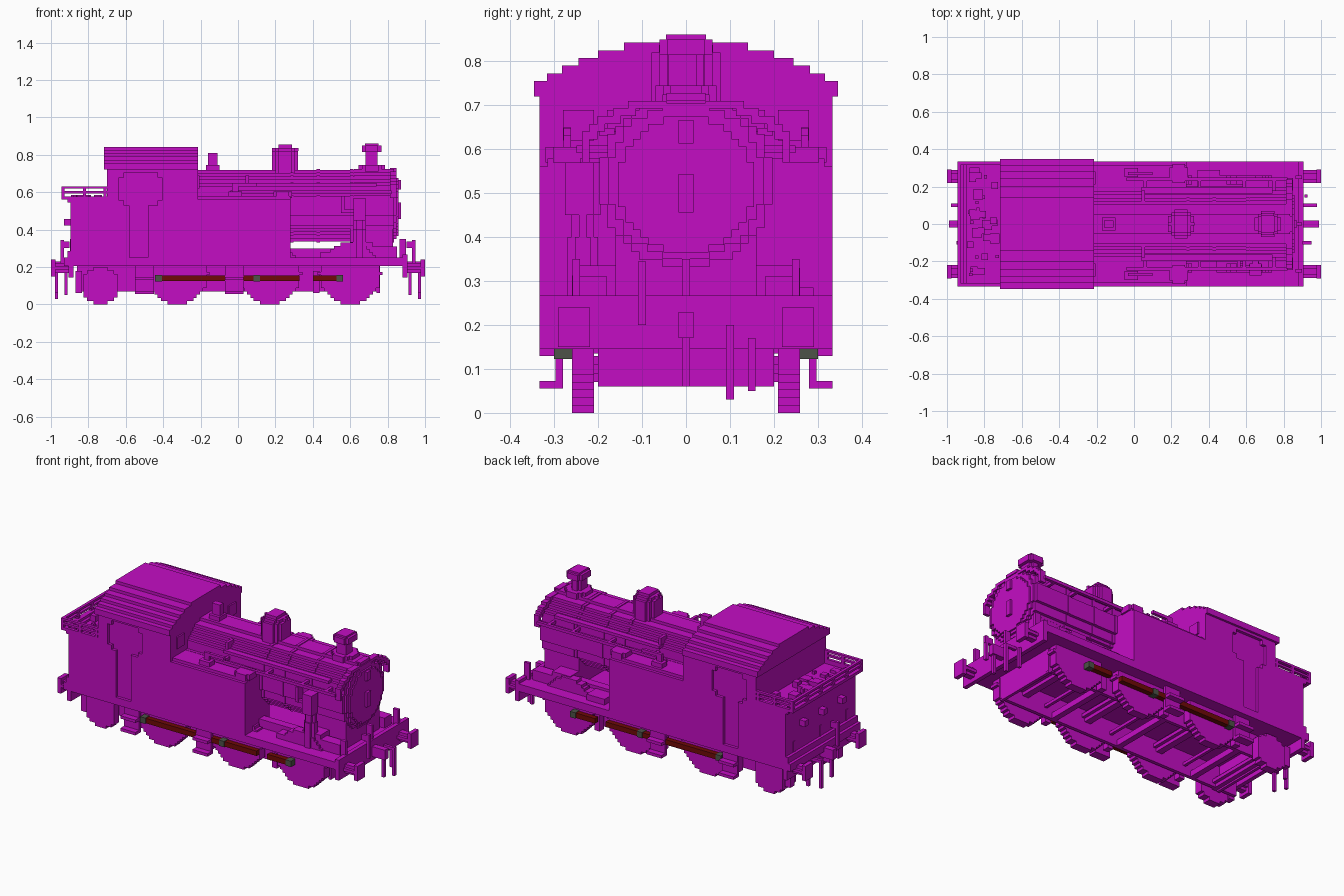
import bpy, bmesh, math, random
from mathutils import Matrix, Vector

random.seed(4)
V = 2 / 114  # thickness of one step
SIDE, DECK, TANK_TOP, EAVES = 1 / 3, .25, .57, .74
BEAM_FACE = .905

if "Cube" in bpy.data.objects:
    bpy.data.objects.remove(bpy.data.objects["Cube"], do_unlink=True)


def material(name, red, green, blue):
    mat = bpy.data.materials.new(name)
    mat.use_nodes = True
    colour = (red, green, blue, 1)
    mat.diffuse_color = colour
    mat.node_tree.nodes["Principled BSDF"].inputs["Base Color"].default_value = colour
    return mat


magenta = material("magenta paint", .55, .004, .55)
dark_red = material("dark red rod", .16, .003, .002)
grey_green = material("grey green metal", .075, .085, .065)


def mid(centre, size=V):
    """Span of a given size around a centre."""
    return (centre - size / 2, centre + size / 2)


def up(start, size=V):
    """Span of a given size from a start."""
    return (start, start + size)


def part(name, boxes, mat=magenta):
    """One object from boxes, each given as its x, y and z spans."""
    bm = bmesh.new()
    for spans in boxes:
        low, high = (Vector(corner) for corner in zip(*spans))
        place = Matrix.Translation((low + high) / 2)
        scale = Matrix.Diagonal((*(high - low), 1))
        bmesh.ops.create_cube(bm, size=1, matrix=place @ scale)
    mesh = bpy.data.meshes.new(name)
    bm.to_mesh(mesh)
    bm.free()
    mesh.materials.append(mat)
    bpy.context.collection.objects.link(bpy.data.objects.new(name, mesh))


def flip(span):
    return (-span[1], -span[0])


def both_sides(boxes):
    return boxes + [(x, flip(y), z) for x, y, z in boxes]


def both_ends(boxes):
    return boxes + [(flip(x), y, z) for x, y, z in boxes]


def disc(axis, across, upward, radius, length):
    """Stepped cylinder: one row of blocks per step of height."""
    count = max(1, round(2 * radius / V))
    step = 2 * radius / count
    rows = []
    for i in range(count):
        offset = (i + .5) * step - radius
        half = max(1, round(math.sqrt(radius ** 2 - offset ** 2) / step)) * step
        wide, tall = mid(across, 2 * half), mid(upward + offset, step)
        rows.append({"x": (length, wide, tall), "y": (wide, length, tall),
                     "z": (wide, tall, length)}[axis])
    return rows


def stack(name, x, y, bottom, layers):
    """Upright turned part from pairs of radius and height."""
    boxes = []
    for radius, height in layers:
        boxes += disc("z", x, y, radius, up(bottom, height))
        bottom += height
    part(name, boxes)


full_width = mid(0, 2 * SIDE)
skin = (SIDE - V, SIDE)

# Underframe
part("footplate", [((-.93, .89), full_width, (.205, DECK))])
part("buffer_beams", both_ends([((.88, BEAM_FACE), full_width, (.145, DECK + V))]))
part("frame_plates", both_sides([((-.86, .76), (.18, .2), (.07, .21))]))
part("frame_ends", both_ends([(mid(.75), mid(0, .4), (.06, .21))]))
bars = []
for x in (-.56, -.05, .4):
    bars += [(mid(x, 2 * V), mid(0, .4), up(.07, 2 * V)), (mid(x + .06), mid(0, .4), up(.12))]
part("cross_bars", bars)
steps = []
for x in (-.5, -.02):
    steps += [(mid(x, .1), up(.28), (.055, .21))]
    steps += [(mid(x, .1), (.28, SIDE), up(z)) for z in (.055, .13)]
part("foot_steps", both_sides(steps))

# Wheels, brakes and coupling rods
wheels = {"trailing": (-.735, .1), "rear": (-.325, .165),
          "middle": (.17, .165), "front": (.6, .165)}
for label, (x, radius) in wheels.items():
    part(label + "_wheels", both_sides(disc("y", x, radius, radius, (.21, .26))))
    part(label + "_axle", disc("y", x, radius, .03, mid(0, .44)))
    part(label + "_brake_shoes", both_sides([(mid(x - radius - V, 2 * V), (.21, DECK), (.06, .18))]))
rod_y, rod_z = mid(.28, .03), mid(.14, .03)
part("coupling_rods", both_sides([(x, rod_y, rod_z) for x in ((-.42, .33), (.4, .54))]), dark_red)
part("crank_pins", both_sides([(mid(x, 2 * V), (.26, .3), mid(.14, 2 * V))
                               for x in (-.425, .1, .545)]), grey_green)

# Buffers, couplings and pipes at both ends
part("buffers", both_ends(both_sides(disc("x", .255, .195, .026, (.9, .98))
                                     + disc("x", .255, .195, .045, (.975, 1)))))
part("couplings", both_ends([((.9, .99), mid(0, 2 * V), (.17, .23)),
                             (mid(.97), mid(0), (.06, .2))]))
part("brake_pipes", both_ends([((.9, .95), mid(-.1), mid(.32, 2 * V)),
                               (mid(.94), mid(-.1), (.2, .345)),
                               ((.9, .97), mid(.1), mid(.19)),
                               (mid(.97), mid(.1), (.03, .2)),
                               (mid(.92), mid(.15), (.05, .17))]))
part("lamp_irons", both_ends([(mid(.88, 2 * V), mid(y), (DECK, .35)) for y in (-DECK, 0, DECK)]))

# Cab: a core with a skin that leaves the door and window recessed
back, front = -.7, -.215
window, door, sill, head = (-.635, -.405), (-.58, -.48), .53, .705
walls = [((back, window[0]), skin, (DECK, EAVES)),
         ((window[1], front), skin, (DECK, EAVES)),
         (window, skin, (head, EAVES)),
         ((window[0], door[0]), skin, (DECK, sill)),
         ((door[1], window[1]), skin, (DECK, sill))]
walls += [(mid(x, 3 * V), skin, mid(z, 3 * V)) for x in window for z in (sill, head)]
part("cab", [((back, front), mid(0, 2 * skin[0]), (DECK, EAVES))] + both_sides(walls))
part("cab_front_windows", both_sides([(up(front, V / 2), (.21, .28), (.62, .69))]))

# Roof: each lower step reaches further out along a shallow arch
part("roof", [((back - V, front), mid(0, 2 * math.sqrt(.02 + .02 * i)),
               up(.843 - (i + 2) * V, 2 * V)) for i in range(6)])

# Bunker, rails and coal
rear, rim = -.895, -.945
part("bunker", [((rear, back), full_width, (DECK, .55)),
                ((rear - V, back), full_width, up(DECK, 2 * V))])
part("bunker_flare", both_sides([((rim, back), skin, up(.56)),
                                 ((rear - V, back), skin, up(.545))])
     + [(up(rear - V), full_width, up(.545)), ((rim, rear - V), full_width, up(.56))])
rails = []
for z in (.6, .625):
    rails += [((rim, back), skin, mid(z, V * .7)), (up(rim), full_width, mid(z, V * .7))]
rails += [(up(x), skin, (TANK_TOP, .63)) for x in (rim, -.83, -.72)]
rails += [(up(rim), up(y), (TANK_TOP, .63)) for y in (.05, .18)]
part("bunker_rails", both_sides(rails))
coal = []
for i in range(50):
    size = random.choice((1, 2, 3)) * V
    coal.append((up(random.uniform(rear, -.74), size), up(random.uniform(-.29, .26), size),
                 (sill, .55 + random.choice((0, 1, 2)) * V)))
part("coal", coal)
part("rear_lamp_brackets", [((rear - 2 * V, rear), mid(y, 2 * V), mid(.44, 2 * V))
                            for y in (-.18, 0, .18)])

# Side tanks with fillers and vents
tank_x = (front, .28)
part("side_tanks", both_sides([(tank_x, (.1, SIDE), (DECK, TANK_TOP - V / 2)),
                               (tank_x, (.17, skin[0]), mid(TANK_TOP))]))
part("tank_fillers", both_sides(disc("z", .24, .27, .05, up(TANK_TOP, 2 * V))))
part("tank_vents", both_sides([(mid(-.015, 4 * V), (DECK, .3), up(TANK_TOP, 2 * V)),
                               (mid(-.015, 2 * V), mid(.27), (TANK_TOP, .65)),
                               ((0, .1), mid(.27), mid(.64))]))

# Boiler, smokebox and front door
axis_z, boiler_r = .528, .192
part("boiler", disc("x", 0, axis_z, boiler_r, (front, .62)))
bands = []
for x in (.28, .42, .6):
    bands += disc("x", 0, axis_z, boiler_r + V / 4, up(x))
part("boiler_bands", bands)
part("smokebox", disc("x", 0, axis_z, boiler_r + V / 4, (.62, .835)))
part("smokebox_door", disc("x", 0, axis_z, .178, up(.83)) + disc("x", 0, .52, .155, up(.84)))
part("door_fittings", [(up(.855), mid(0, 2 * V), mid(z, height))
                       for z, height in ((.5, 5 * V), (.64, 3 * V))])
part("smokebox_saddle", [((.6, .83), mid(0, .32), (DECK, .42))])
part("mid_frames", both_sides([((.28, .6), (.15, .2), (DECK, .3)),
                               ((.44, .6), (.2, .26), (DECK, .28))]))
part("sand_boxes", both_sides([((.6, .72), (.16, .245), (DECK, .335)),
                               ((.72, .85), (.18, .245), (DECK, .31))]))

# Handrails along the boiler, arching over the smokebox front
cells = set()
for degree in range(181):
    turn = math.radians(degree)
    cells.add((round(.235 * math.cos(turn) / V), round((.575 + .138 * math.sin(turn)) / V)))
part("handrail_arch", [(mid(.83, 2 * V), mid(y * V), mid(z * V)) for y, z in sorted(cells)])
part("handrails", both_sides([((-.04, .82), mid(.24), mid(.6))]
                             + [(mid(x), (.17, .24), mid(.6)) for x in (.06, .35, .59, .75)]))
part("boiler_top_pipes", both_sides([((.04, .74), mid(.18, 2 * V), mid(.64)),
                                     (mid(.05), (.12, .18), (.64, .69))]))

# Pump column on the right, low reverser box on the left
stack("air_pump", .65, -.235, DECK, [(.035, .15), (.026, .05), (.04, .12)])
part("pump_pipes", [((.55, .65), mid(-.23), mid(.5)), (mid(.56), (-.24, -.18), (.49, .58))])
part("reverser_box", [((.34, .46), (.2, .29), up(DECK, 2 * V))])

# Chimney, dome and safety valve
stack("chimney", .715, 0, .71, [(.07, 2 * V), (.04, 4 * V), (.06, 2 * V), (.045, V * .6)])
stack("dome", .252, 0, .69, [(.078, .13), (.062, V), (.045, V)])
part("safety_valve", [(mid(-.135, 4 * V), mid(0, 4 * V), up(.71, 2 * V)),
                      (mid(-.135, 3 * V), mid(0, 2 * V), (EAVES, .81))])
